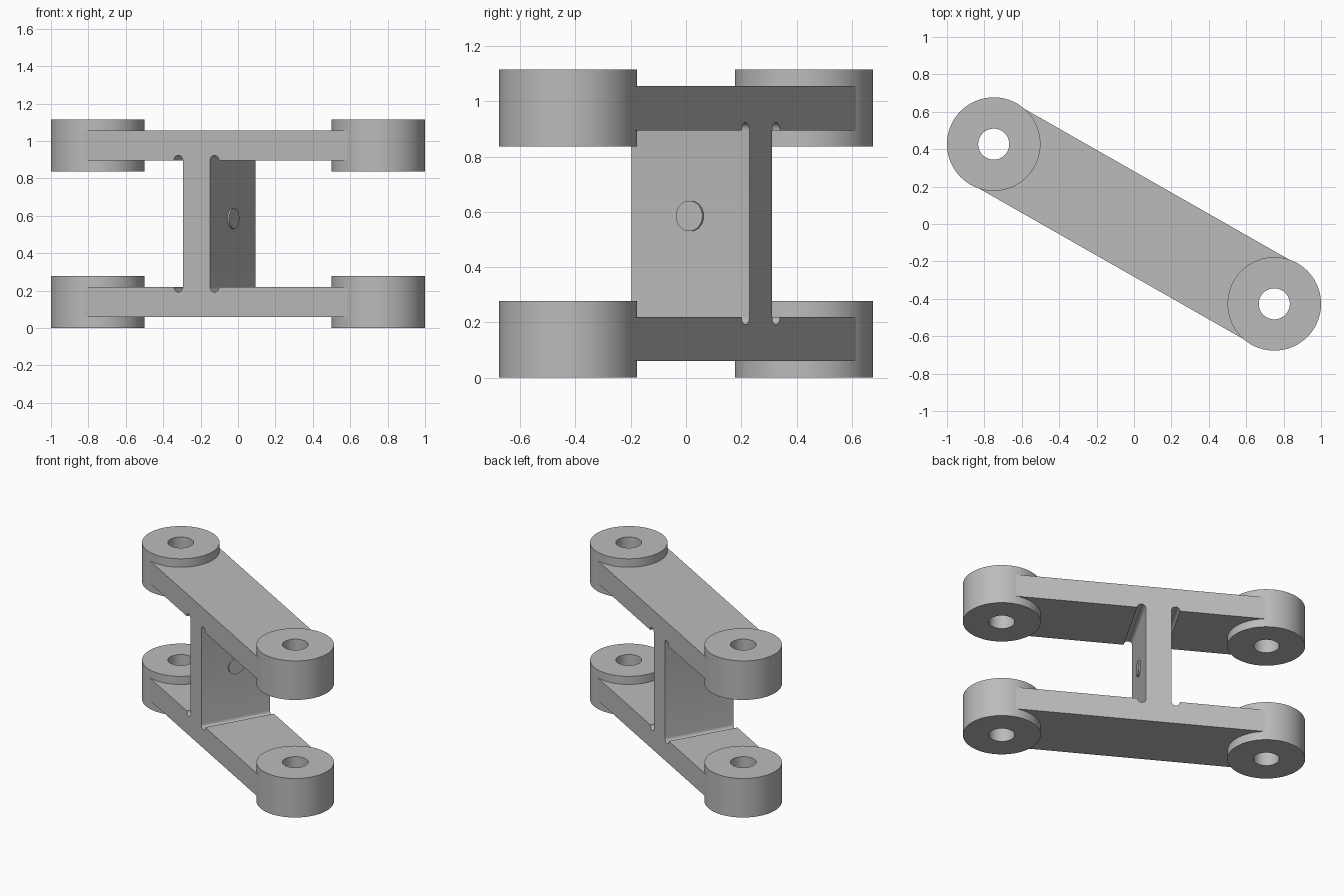
import bpy
import bmesh
import math
from mathutils import Matrix, Vector

cube = bpy.data.objects.get("Cube")
if cube:
    bpy.data.objects.remove(cube, do_unlink=True)

# Main dimensions
HEIGHT = 1.115
MID = HEIGHT / 2
END = Vector((0.75, -0.427, 0))
REACH = END.length
TURN = Matrix.Rotation(math.atan2(END.y, END.x), 4, 'Z')
BOSS_R, BORE_R, BOSS_H = 0.25, 0.083, 0.278
HALF_W = 0.245
PLATE_LOW, PLATE_TOP = 0.06, 0.22
WEB_LEFT, WEB_RIGHT = -0.2, -0.033
GROOVE_R = 0.028

grey = bpy.data.materials.new("plain grey")
grey.use_nodes = True
grey.diffuse_color = (0.5, 0.5, 0.5, 1)
grey.node_tree.nodes["Principled BSDF"].inputs["Base Color"].default_value = (0.5, 0.5, 0.5, 1)


def finish(bm, name):
    bmesh.ops.recalc_face_normals(bm, faces=bm.faces)
    mesh = bpy.data.meshes.new(name)
    bm.to_mesh(mesh)
    bm.free()
    mesh.materials.append(grey)
    obj = bpy.data.objects.new(name, mesh)
    bpy.context.collection.objects.link(obj)
    return obj


def smooth(obj):
    bpy.ops.object.select_all(action='DESELECT')
    obj.select_set(True)
    bpy.context.view_layer.objects.active = obj
    bpy.ops.object.shade_smooth_by_angle(angle=math.radians(30))


def cylinder(name, radius, depth, matrix, segments=64):
    bm = bmesh.new()
    bmesh.ops.create_cone(bm, cap_ends=True, segments=segments, radius1=radius,
                          radius2=radius, depth=depth, matrix=matrix)
    return finish(bm, name)


def ring(name, centre, bottom):
    # Rectangular section spun about the bore axis
    bm = bmesh.new()
    section = [(BORE_R, 0), (BOSS_R, 0), (BOSS_R, BOSS_H), (BORE_R, BOSS_H)]
    verts = [bm.verts.new((r, 0, z)) for r, z in section]
    edges = [bm.edges.new((verts[i], verts[(i + 1) % 4])) for i in range(4)]
    bmesh.ops.spin(bm, geom=verts + edges, cent=(0, 0, 0), axis=(0, 0, 1),
                   angle=math.tau, steps=72, use_merge=False)
    bmesh.ops.remove_doubles(bm, verts=bm.verts, dist=0.0001)
    bmesh.ops.translate(bm, verts=bm.verts, vec=centre + Vector((0, 0, bottom)))
    smooth(finish(bm, name))


def groove(centre):
    # Half-round relief sunk into the plate, left to right
    return [(centre - GROOVE_R * math.cos(math.pi * i / 12),
             PLATE_TOP - GROOVE_R * math.sin(math.pi * i / 12)) for i in range(13)]


# I-shaped beam: two plates joined by a web, with relief grooves at the corners
left_half = [(-REACH, PLATE_LOW), (-REACH, PLATE_TOP)] + groove(WEB_LEFT - GROOVE_R)
right_half = groove(WEB_RIGHT + GROOVE_R) + [(REACH, PLATE_TOP), (REACH, PLATE_LOW)]


def flip(points):
    return [(s, HEIGHT - z) for s, z in reversed(points)]


outline = left_half + flip(left_half) + flip(right_half) + right_half
bm = bmesh.new()
face = bm.faces.new([bm.verts.new((s, -HALF_W, z)) for s, z in outline])
side = bmesh.ops.extrude_face_region(bm, geom=[face])
bmesh.ops.translate(bm, vec=(0, 2 * HALF_W, 0),
                    verts=[g for g in side["geom"] if isinstance(g, bmesh.types.BMVert)])
bmesh.ops.triangulate(bm, faces=[f for f in bm.faces if len(f.verts) > 4])
bmesh.ops.transform(bm, matrix=TURN, verts=bm.verts)
beam = finish(bm, "web_and_plates")

# Bosses at both ends of both plates, and clearance through the plates
for end_name, centre in (("left", END), ("right", -END)):
    ring("lower_boss_" + end_name, centre, 0)
    ring("upper_boss_" + end_name, centre, HEIGHT - BOSS_H)
    drill = cylinder("drill", BORE_R + 0.01, 2 * HEIGHT,
                     Matrix.Translation(centre + Vector((0, 0, MID))))
    drill.hide_render = True
    cut = beam.modifiers.new("bore", 'BOOLEAN')
    cut.operation = 'DIFFERENCE'
    cut.solver = 'EXACT'
    cut.object = drill
    bpy.context.view_layer.objects.active = beam
    bpy.ops.object.modifier_apply(modifier=cut.name)
    bpy.data.objects.remove(drill, do_unlink=True)
smooth(beam)

# Thin round pad on one side of the web
pad = cylinder("web_pad", 0.055, 0.02,
               TURN @ Matrix.Translation((WEB_RIGHT, 0, 0.585))
               @ Matrix.Rotation(math.pi / 2, 4, 'Y'), 48)
smooth(pad)
